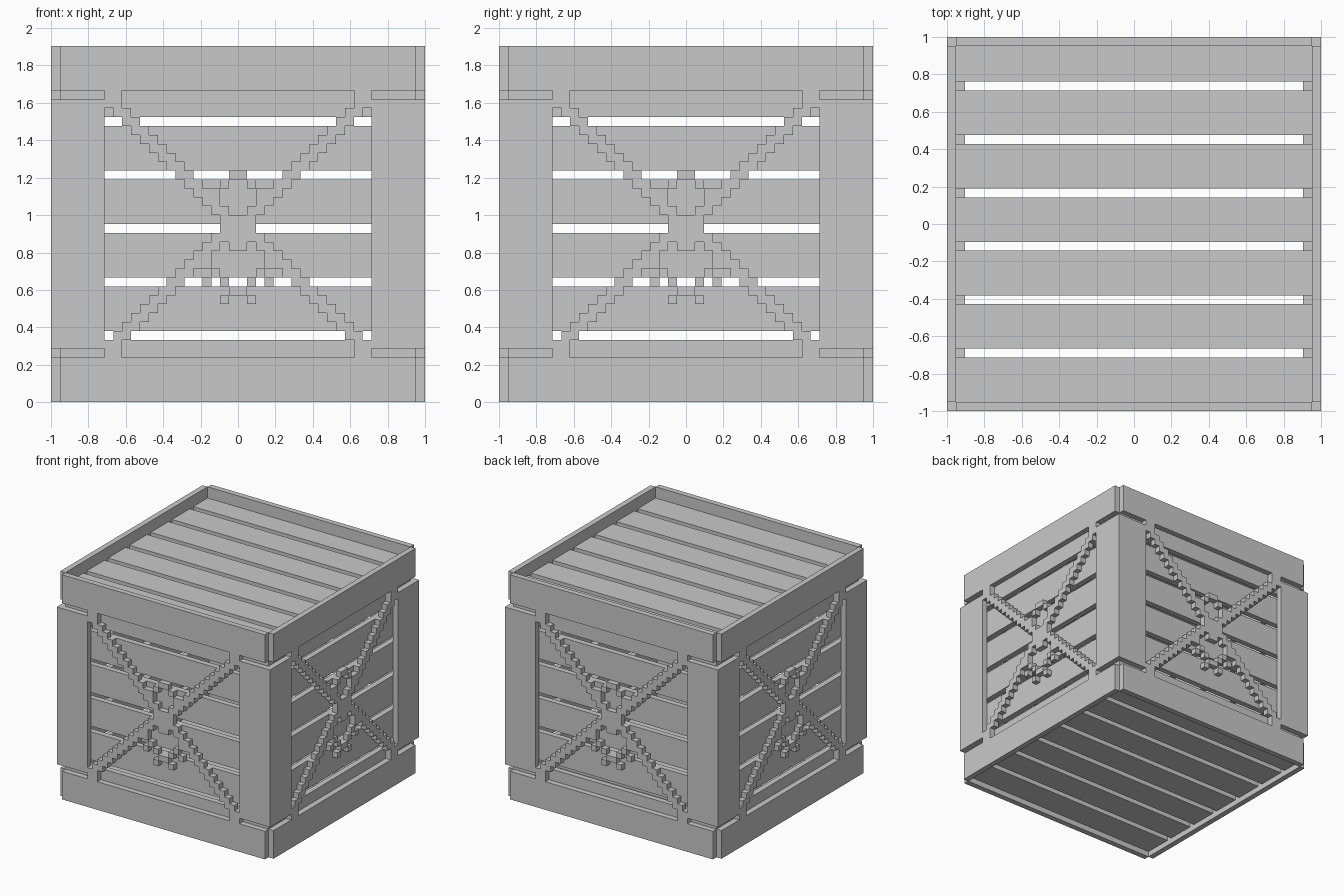
import bpy
import bmesh
from math import pi
from mathutils import Matrix, Vector

U = 1 / 21  # one block of the crate grid

cube = bpy.data.objects.get("Cube")
if cube:
    bpy.data.objects.remove(cube, do_unlink=True)

grey = bpy.data.materials.new("crate_grey")
grey.use_nodes = True
color = (0.584, 0.584, 0.584, 1)
grey.diffuse_color = color
grey.node_tree.nodes["Principled BSDF"].inputs["Base Color"].default_value = color


def build(name, boxes, turn=0):
    """Make one object from (x0, x1, y0, y1, z0, z1) boxes in grid units."""
    bm = bmesh.new()
    for x0, x1, y0, y1, z0, z1 in boxes:
        size = Vector((x1 - x0, y1 - y0, z1 - z0)) * U
        centre = Vector((x0 + x1, y0 + y1, z0 + z1)) * U / 2
        place = Matrix.Translation(centre) @ Matrix.Diagonal((*size, 1))
        bmesh.ops.create_cube(bm, size=1, matrix=place)
    bm.transform(Matrix.Rotation(turn * pi / 2, 4, "Z"))
    mesh = bpy.data.meshes.new(name)
    bm.to_mesh(mesh)
    bm.free()
    mesh.materials.append(grey)
    obj = bpy.data.objects.new(name, mesh)
    bpy.context.collection.objects.link(obj)


def panel(runs):
    """Boxes of the raised outer layer from (x0, x1, row) runs."""
    return [(a, b, -21, -20, r, r + 1) for a, b, r in runs]


def mirrored(runs):
    return runs + [(-b, -a, r) for a, b, r in runs]


# Crossed brace: a stepped strip on each diagonal, joined in the middle
brace = [(-15, -13, 5), (-15, -13, 34)]
brace += [(r - 21, r - 19, r) for r in range(6, 19)]
brace += [(18 - r, 20 - r, r) for r in range(21, 34)]
centre = [(-2, 2, 19), (-2, 2, 20), (-1, 1, 18), (-1, 1, 17)]

# Small block ornament above and below the crossing
ornament = [(-3, -2, 23), (-2, -1, 24), (-4, -3, 15), (-3, -2, 14),
            (-4, -3, 13), (-2, -1, 13), (-2, -1, 11)]
ornament_middle = [(-1, 1, 25), (-1, 1, 12)]

for turn, side in enumerate(("front", "left", "back", "right")):
    # Recessed horizontal planks
    build(side + "_planks",
          [(-20, 19, -20, -19, z, z + 5) for z in range(2, 37, 6)], turn)
    # Top and bottom rails
    build(side + "_rails",
          [(-20, 20, -21, -20, z, z + 5) for z in (0, 35)], turn)
    # Corner post with an L-shaped section
    build(side + "_corner_post",
          [(15, 21, -21, -20, 6, 34), (20, 21, -20, -15, 6, 34)], turn)
    build(side + "_cross_brace", panel(mirrored(brace) + centre), turn)
    build(side + "_ornament", panel(mirrored(ornament) + ornament_middle), turn)

# Floor and lid planks close the plank box; the lid sits deeper in its rim
for name, z in (("floor_planks", 1), ("lid_planks", 37)):
    build(name, [(-20, 20, y, min(y + 5, 20), z, z + 1)
                 for y in range(-20, 20, 6)])
